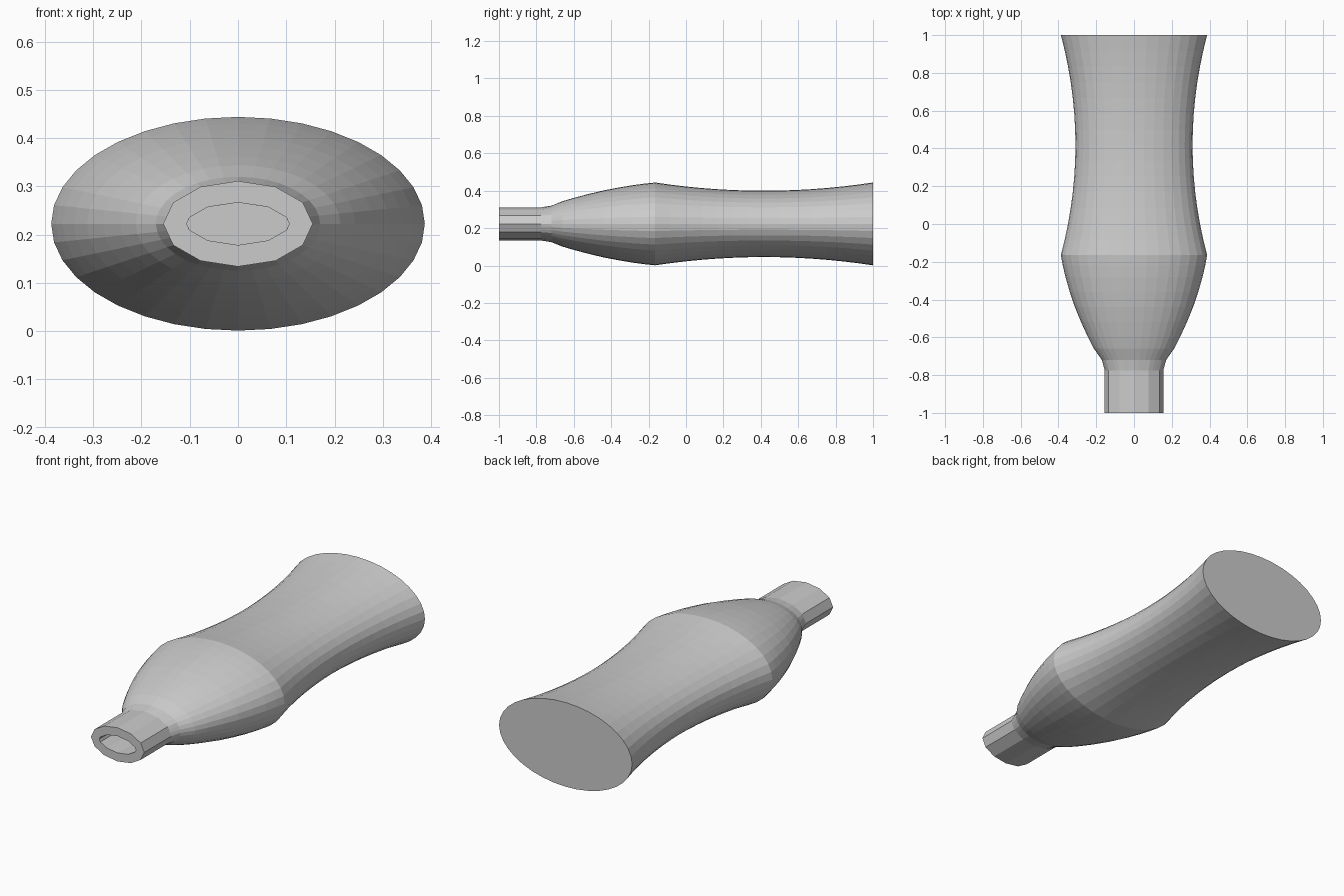
import bpy, bmesh
from math import cos, sin, radians, tau

if "Cube" in bpy.data.objects:
    bpy.data.objects.remove(bpy.data.objects["Cube"])

SIDES = 36
FLAT = 0.572          # height / width of the oval section
ZC = 0.2225           # axis height

# Half-width profile along y, (y, half_width, faceted neck?)
profile = [(-1.0, 0.155, True), (-0.775, 0.155, True), (-0.72, 0.17, False)]
shoulder = [(-0.66, 0.212), (-0.6, 0.243), (-0.52, 0.28), (-0.44, 0.313),
            (-0.36, 0.34), (-0.28, 0.363), (-0.22, 0.377), (-0.165, 0.387)]
profile += [(y, r, False) for y, r in shoulder]

# Waisted grip section: gentle parabola to the base
N = 14
for i in range(1, N + 1):
    t = i / N
    profile.append((-0.165 + 1.165 * t, 0.31 + 0.077 * (2 * t - 1) ** 2, False))


def ring(bm, y, r, faceted):
    verts = []
    for i in range(SIDES):
        a = i * tau / SIDES
        # The neck is a twelve-sided tube
        k = cos(radians(15)) / cos(a % radians(30) - radians(15)) if faceted and i % 3 else 1
        verts.append(bm.verts.new((r * k * cos(a), y, ZC + r * k * FLAT * sin(a))))
    return verts


# Outer skin, open at the mouth and closed at the base
bm = bmesh.new()
rings = [ring(bm, *p) for p in profile]
for a, b in zip(rings, rings[1:]):
    for i in range(SIDES):
        j = (i + 1) % SIDES
        bm.faces.new((a[i], a[j], b[j], b[i]))
bm.faces.new(rings[-1])
bmesh.ops.recalc_face_normals(bm, faces=bm.faces)
# Make sure the base faces outward (+y)
bm.normal_update()
base = max(bm.faces, key=lambda f: f.calc_center_median().y)
if base.normal.y < 0:
    bmesh.ops.reverse_faces(bm, faces=bm.faces)

mesh = bpy.data.meshes.new("bottle")
bm.to_mesh(mesh)
bm.free()
bottle = bpy.data.objects.new("bottle", mesh)
bpy.context.collection.objects.link(bottle)

# Even wall thickness going inward
wall = bottle.modifiers.new("wall", 'SOLIDIFY')
wall.thickness = 0.044
wall.offset = -1
wall.use_even_offset = True
